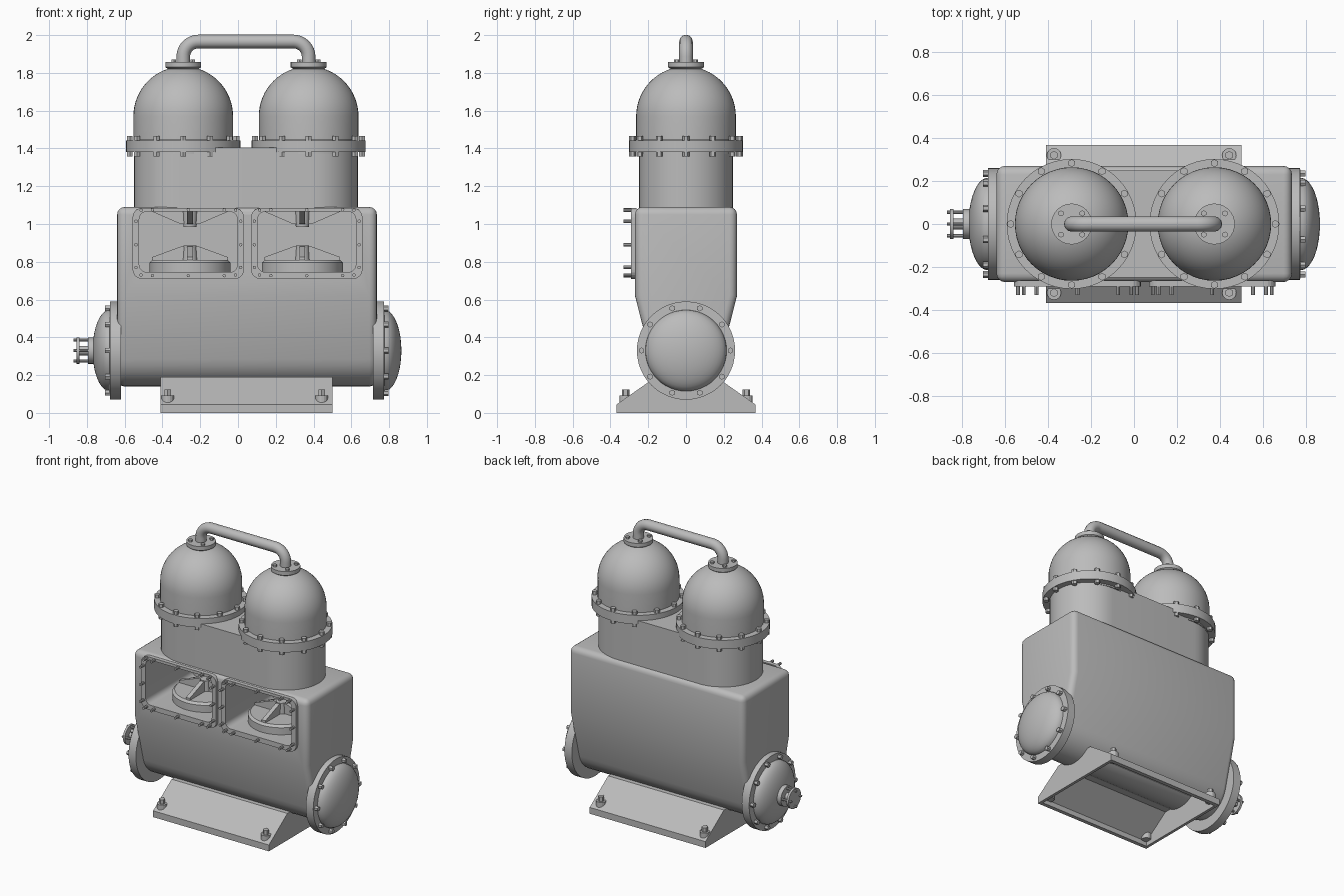
import bpy, bmesh, math
from mathutils import Matrix, Vector

if "Cube" in bpy.data.objects:
    bpy.data.objects.remove(bpy.data.objects["Cube"])

grey = bpy.data.materials.new("machine grey")
grey.use_nodes = True
grey.diffuse_color = (0.5, 0.5, 0.5, 1)
grey.node_tree.nodes["Principled BSDF"].inputs["Base Color"].default_value = grey.diffuse_color

# Rotations that carry local z onto the given axis
AXES = {"z": Matrix(), "x": Matrix(((0, 0, 1, 0), (1, 0, 0, 0), (0, 1, 0, 0), (0, 0, 0, 1))),
        "-x": Matrix.Rotation(-math.pi / 2, 4, "Y"), "-y": Matrix.Rotation(math.pi / 2, 4, "X")}


def finish(name, bm, matrix=Matrix()):
    bmesh.ops.transform(bm, matrix=matrix, verts=bm.verts)
    bmesh.ops.recalc_face_normals(bm, faces=bm.faces)
    mesh = bpy.data.meshes.new(name)
    bm.to_mesh(mesh)
    bm.free()
    mesh.materials.append(grey)
    ob = bpy.data.objects.new(name, mesh)
    bpy.context.collection.objects.link(ob)
    return ob


def smooth(ob, degrees=35):
    bpy.ops.object.select_all(action="DESELECT")
    ob.select_set(True)
    bpy.context.view_layer.objects.active = ob
    bpy.ops.object.shade_smooth_by_angle(angle=math.radians(degrees))
    return ob


def prism(name, points, start, end, axis="z", origin=(0, 0, 0)):
    bm = bmesh.new()
    face = bm.faces.new([bm.verts.new((u, v, start)) for u, v in points])
    new = bmesh.ops.extrude_face_region(bm, geom=[face])["geom"]
    bmesh.ops.translate(bm, vec=(0, 0, end - start), verts=[v for v in new if isinstance(v, bmesh.types.BMVert)])
    return finish(name, bm, Matrix.Translation(origin) @ AXES[axis])


def lathe(name, profile, origin, axis="z", steps=48):
    bm = bmesh.new()
    verts = [bm.verts.new((r, 0, h)) for r, h in profile]
    edges = [bm.edges.new(pair) for pair in zip(verts, verts[1:])]
    bmesh.ops.spin(bm, geom=verts + edges, cent=(0, 0, 0), axis=(0, 0, 1), angle=math.tau, steps=steps)
    bmesh.ops.remove_doubles(bm, verts=bm.verts, dist=0.0005)
    return smooth(finish(name, bm, Matrix.Translation(origin) @ AXES[axis]))


def bolts(name, places, radius, length, axis="z", sides=6):
    bm = bmesh.new()
    for p in places:
        m = Matrix.Translation(p) @ AXES[axis] @ Matrix.Translation((0, 0, length / 2))
        bmesh.ops.create_cone(bm, cap_ends=True, segments=sides, radius1=radius,
                              radius2=radius, depth=length, matrix=m)
    return finish(name, bm)


def arc(cx, cy, r, a, b, n):
    return [(cx + r * math.cos(math.radians(a + (b - a) * i / n)),
             cy + r * math.sin(math.radians(a + (b - a) * i / n))) for i in range(n + 1)]


def rounded(cx, cy, w, h, r):
    return [p for i, (sx, sy) in enumerate(((1, 1), (-1, 1), (-1, -1), (1, -1)))
            for p in arc(cx + sx * (w / 2 - r), cy + sy * (h / 2 - r), r, 90 * i, 90 * i + 90, 5)]


def apply_modifiers(ob):
    bpy.context.view_layer.objects.active = ob
    for mod in list(ob.modifiers):
        bpy.ops.object.modifier_apply(modifier=mod.name)


def cut(ob, cutter):
    mod = ob.modifiers.new("cut", "BOOLEAN")
    mod.operation, mod.object, mod.solver = "DIFFERENCE", cutter, "EXACT"
    cutter.hide_render = True
    apply_modifiers(ob)
    bpy.data.objects.remove(cutter)


# Crankcase with rounded sump and softened edges
section = [(0.27, 1.09), (-0.27, 1.09), (-0.27, 0.62)]
section += arc(0, 0.33, 0.19, 194, 346, 14) + [(0.27, 0.62)]
crankcase = prism("crankcase", section, -0.64, 0.735, "x")
bevel = crankcase.modifiers.new("bevel", "BEVEL")
bevel.width, bevel.segments, bevel.limit_method = 0.04, 4, "ANGLE"
bevel.angle_limit = math.radians(45)
apply_modifiers(crankcase)

# Inspection windows, each with a studded frame and a crosshead inside
for side, cx, px in (("right", -0.263, -0.254), ("left", 0.364, 0.341)):
    inner = rounded(cx, 0.905, 0.52, 0.32, 0.04)
    cut(crankcase, prism("window_cutter", inner, -0.235, 0.4, "-y"))
    frame = prism(side + "_window_frame", rounded(cx, 0.897, 0.59, 0.375, 0.05), 0.262, 0.29, "-y")
    cut(frame, prism("frame_cutter", inner, 0.2, 0.4, "-y"))
    places = [(cx + dx, -0.28, z) for dx in (-0.19, 0, 0.19) for z in (1.075, 0.727)]
    places += [(cx + s * 0.277, -0.28, z) for s in (-1, 1) for z in (1.015, 0.89, 0.77)]
    places += [(cx + s * 0.25, -0.28, z) for s in (-1, 1) for z in (1.073, 0.73)]
    bolts(side + "_window_studs", places, 0.009, 0.05, "-y", 8)
    lathe(side + "_crosshead_disc", [(0, 0.74), (0.215, 0.74), (0.215, 0.795), (0.2, 0.81), (0, 0.81)], (px, 0, 0))
    lathe(side + "_crosshead_hub", [(0, 0.8), (0.04, 0.8), (0.035, 0.885), (0, 0.885)], (px, 0, 0), steps=16)
    lathe(side + "_gland", [(0, 0.985), (0.035, 0.985), (0.04, 1.08), (0, 1.08)], (px, 0, 0), steps=16)
    for axis in ("-y", "x"):
        lower = [(-0.2, 0.8), (0.2, 0.8), (0.2, 0.825), (0.05, 0.88), (-0.05, 0.88), (-0.2, 0.825)]
        upper = [(-0.2, 1.08), (-0.2, 1.065), (-0.05, 1.0), (0.05, 1.0), (0.2, 1.065), (0.2, 1.08)]
        prism(side + "_crosshead_rib", lower, -0.015, 0.015, axis, (px, 0, 0))
        prism(side + "_gland_rib", upper, -0.015, 0.015, axis, (px, 0, 0))
smooth(crankcase)

# Cylinder block with half-round ends
block = arc(0.386, 0, 0.248, -90, 90, 24) + arc(-0.302, 0, 0.248, 90, 270, 24)
smooth(prism("cylinder_block", block, 1.07, 1.405))

# Air domes with bolted flanges and pipe collars
heads = (("right", -0.29), ("left", 0.374))
for side, cx in heads:
    dome = [(0, 1.37), (0.255, 1.37), (0.255, 1.445), (0.264, 1.445)] + arc(0, 1.57, 0.264, 0, 90, 16)
    lathe(side + "_air_dome", dome, (cx, 0, 0))
    lathe(side + "_dome_flange", [(0, 1.38), (0.302, 1.38), (0.302, 1.443), (0, 1.443)], (cx, 0, 0))
    ring = [(cx + 0.283 * math.cos(k * math.pi / 6), 0.283 * math.sin(k * math.pi / 6), 1.358) for k in range(12)]
    bolts(side + "_dome_bolts", ring, 0.018, 0.108)
    lathe(side + "_pipe_collar", [(0, 1.8), (0.08, 1.82), (0.095, 1.83), (0.095, 1.857), (0, 1.857)], (cx, 0, 0), steps=32)
    ring = [(cx + 0.07 * math.cos(a), 0.07 * math.sin(a), 1.85)
            for a in (math.radians(45 + 90 * k) for k in range(4))]
    bolts(side + "_collar_bolts", ring, 0.014, 0.02)

# Pipe joining the two domes
bend = 0.08
x0, x1 = heads[0][1], heads[1][1]
path = [(x0, 1.84)] + arc(x0 + bend, 1.966 - bend, bend, 180, 90, 8)
path += arc(x1 - bend, 1.966 - bend, bend, 90, 0, 8) + [(x1, 1.84)]
curve = bpy.data.curves.new("pipe_path", "CURVE")
curve.dimensions, curve.bevel_depth, curve.bevel_resolution = "3D", 0.036, 4
curve.use_fill_caps = True
spline = curve.splines.new("POLY")
spline.points.add(len(path) - 1)
for point, (x, z) in zip(spline.points, path):
    point.co = (x, 0, z, 1)
curve.materials.append(grey)
pipe = bpy.data.objects.new("connecting_pipe", curve)
bpy.context.collection.objects.link(pipe)

# Round end covers on the crankshaft line
for side, axis, x in (("left", "x", 0.715), ("right", "-x", -0.62)):
    cover = [(0, 0), (0.26, 0), (0.26, 0.058), (0.215, 0.06)]
    cover += [(0.215 * math.cos(t), 0.06 + 0.09 * math.sin(t)) for t in (math.pi / 20 * k for k in range(1, 11))]
    lathe(side + "_end_cover", cover, (x, 0, 0.33), axis)
    ring = [(x, 0.235 * math.cos(k * math.pi / 5), 0.33 + 0.235 * math.sin(k * math.pi / 5)) for k in range(10)]
    bolts(side + "_cover_bolts", ring, 0.016, 0.083, axis)

# Drive shaft coupling on the right end
lathe("shaft_collar", [(0, 0), (0.07, 0), (0.07, 0.035), (0.025, 0.035), (0.025, 0.08),
                       (0.07, 0.08), (0.07, 0.095), (0, 0.095)], (-0.76, 0, 0.33), "-x", 32)
ring = [(-0.78, 0.055 * math.cos(k * math.pi / 2), 0.33 + 0.055 * math.sin(k * math.pi / 2)) for k in range(4)]
bolts("coupling_bolts", ring, 0.008, 0.09, "-x", 8)

# Hollow sloping foot with hold-down bolts
foot = prism("foot", [(-0.367, 0), (0.367, 0), (0.367, 0.045), (0.16, 0.19), (-0.16, 0.19), (-0.367, 0.045)],
             -0.41, 0.5, "x")
cut(foot, prism("foot_cutter", [(-0.34, -0.1), (0.34, -0.1), (0.34, 0.035), (0.15, 0.17), (-0.15, 0.17),
                                (-0.34, 0.035)], -0.39, 0.48, "x"))
corners = [(x, s * 0.32, 0.03) for x in (-0.372, 0.443) for s in (-1, 1)]
bolts("foot_bosses", corners, 0.033, 0.062, sides=16)
bolts("foot_bolts", [Vector(c) for c in corners], 0.02, 0.093)
